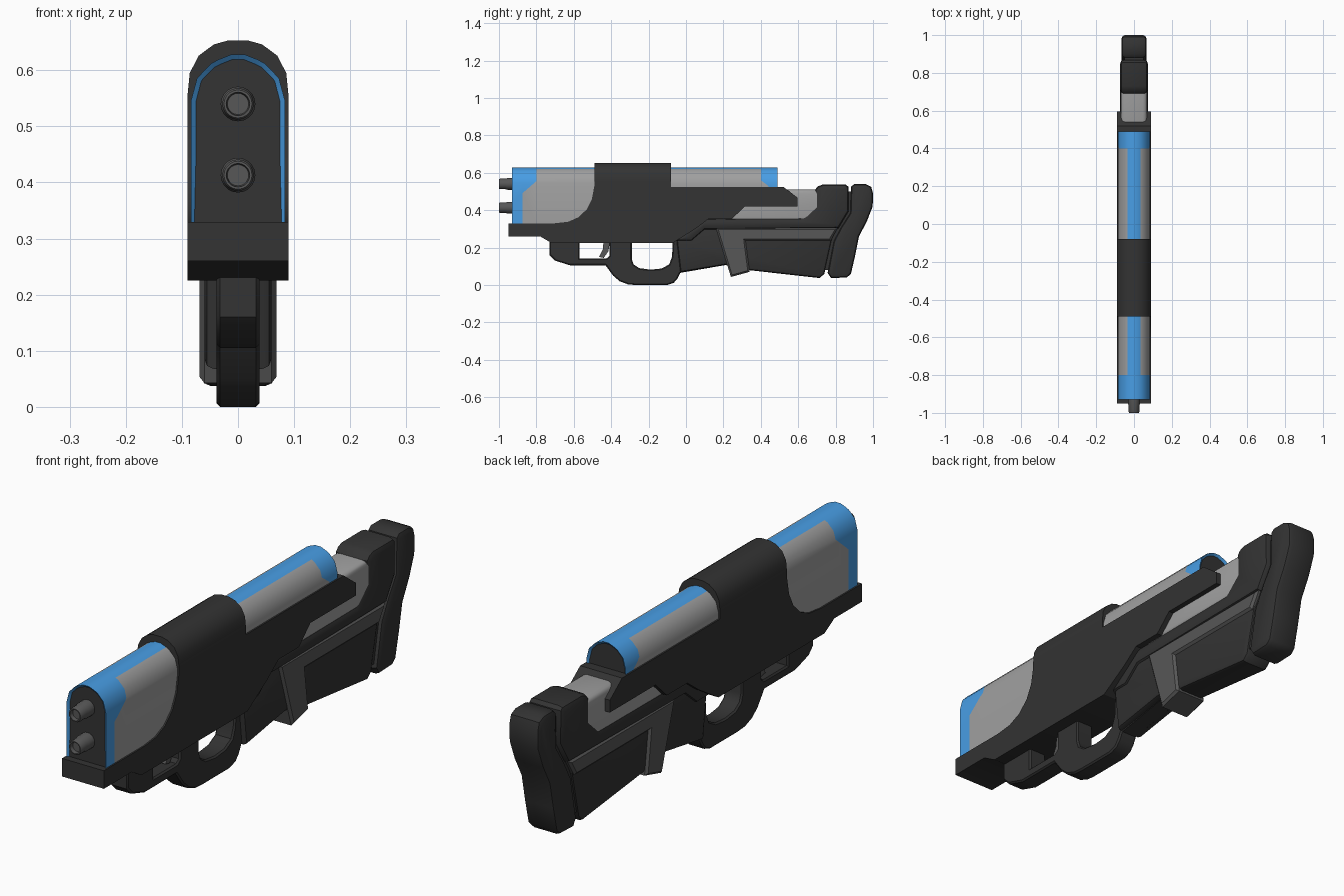
import bpy, bmesh, math
from mathutils import Vector

if "Cube" in bpy.data.objects:
    bpy.data.objects.remove(bpy.data.objects["Cube"])


def material(name, r, g, b):
    m = bpy.data.materials.new(name)
    m.diffuse_color = (r, g, b, 1)
    m.use_nodes = True
    m.node_tree.nodes["Principled BSDF"].inputs["Base Color"].default_value = m.diffuse_color
    return m


DARK = material("dark_polymer", 0.033, 0.033, 0.033)
MID = material("mid_grey", 0.095, 0.095, 0.095)
LIGHT = material("light_grey", 0.35, 0.35, 0.35)
BLUE = material("blue_trim", 0.065, 0.34, 0.78)


def finish(bm, name, mats, angle=38):
    bmesh.ops.recalc_face_normals(bm, faces=bm.faces[:])
    me = bpy.data.meshes.new(name)
    bm.to_mesh(me)
    bm.free()
    for m in mats:
        me.materials.append(m)
    me.shade_smooth()
    me.set_sharp_from_angle(angle=math.radians(angle))
    ob = bpy.data.objects.new(name, me)
    bpy.context.collection.objects.link(ob)
    return ob


def extrude(points, vec):
    """Closed prism from a planar outline; returns the bmesh and its caps."""
    bm = bmesh.new()
    a = [bm.verts.new(p) for p in points]
    b = [bm.verts.new(Vector(p) + Vector(vec)) for p in points]
    caps = [bm.faces.new(a), bm.faces.new(b[::-1])]
    n = len(a)
    for i in range(n):
        bm.faces.new((a[i], b[i], b[(i + 1) % n], a[(i + 1) % n]))
    bmesh.ops.recalc_face_normals(bm, faces=bm.faces[:])
    return bm, caps


def side_prism(name, profile, half, mat, bevel=0.0, seg=2):
    """Side outline (y, z) extruded across x, with rounded outer rims."""
    bm, caps = extrude([(-half, y, z) for y, z in profile], (2 * half, 0, 0))
    if bevel:
        rims = list({e for f in caps for e in f.edges})
        bmesh.ops.bevel(bm, geom=rims, offset=bevel, segments=seg,
                        profile=0.5, affect='EDGES')
    return finish(bm, name, [mat])


def arch(half_pts, z0, y):
    """Mirrored arch section in the xz plane, open side down at z0."""
    right = [(half_pts[0][0], z0)] + half_pts
    return [(x, y, z) for x, z in right] + [(-x, y, z) for x, z in right[::-1]]


SHROUD = [(.084, .545), (.073, .586), (.048, .612), (.035, .619), (.012, .628)]
HULL = [(.09, .555), (.086, .595), (.07, .626), (.043, .646), (.018, .653)]


def shroud(name, y0, y1, z0, end, band, deep, za, zb):
    """Barrel cover: grey sides, blue spine and blue notched end band."""
    d = 1 if end == y0 else -1
    bm, _ = extrude(arch(SHROUD, z0, y0), (0, y1 - y0, 0))
    ya, yb = end + d * band, end + d * deep
    slope = Vector((0, zb - za, ya - yb))
    cuts = [((0, ya, 0), (0, 1, 0)), ((0, yb, 0), (0, 1, 0)),
            ((0, ya, za), slope)]
    for co, no in cuts:
        bmesh.ops.bisect_plane(bm, geom=bm.verts[:] + bm.edges[:] + bm.faces[:],
                               plane_co=co, plane_no=no)
    for f in bm.faces:
        c = f.calc_center_median()
        t = (c.y - end) * d
        limit = za + (zb - za) * (t - band) / (deep - band)
        if abs(c.x) < .036 and c.z > .6 or t < band or (t < deep and c.z > limit):
            f.material_index = 1
    # recessed dark end plate inside a blue rim
    cap = [f for f in bm.faces if abs(f.calc_center_median().y - end) < 1e-4
           and abs(f.normal.y) > .9]
    bmesh.ops.inset_region(bm, faces=cap, thickness=.009, depth=0)
    bmesh.ops.translate(bm, verts=list({v for f in cap for v in f.verts}),
                        vec=(0, d * .008, 0))
    for f in cap:
        f.material_index = 2
    return finish(bm, name, [LIGHT, BLUE, DARK], 32)


shroud("front_shroud", -.93, -.40, .322, -.93, .055, .13, .49, .555)
shroud("rear_shroud", -.15, .49, .515, .49, .05, .09, .53, .56)

# main body: side outline trimmed by the arch section
body = side_prism("body", [
    (-.95, .26), (-.95, .33), (-.70, .33), (-.63, .338), (-.575, .362),
    (-.53, .405), (-.503, .46), (-.49, .53), (-.49, .67), (-.08, .67),
    (-.08, .525), (.52, .525), (.595, .468), (.595, .42), (.315, .42),
    (.245, .353), (.12, .353), (.05, .30), (-.07, .225), (-.72, .225),
    (-.78, .26)], .12, DARK)
bm, _ = extrude(arch(HULL, .1, -1.1), (0, 2.2, 0))
cutter = finish(bm, "arch_cutter", [DARK])
cutter.hide_render = True
mod = body.modifiers.new("trim", 'BOOLEAN')
mod.operation, mod.object, mod.solver = 'INTERSECT', cutter, 'EXACT'
bpy.context.view_layer.objects.active = body
bpy.ops.object.modifier_apply(modifier=mod.name)
bpy.data.objects.remove(cutter)
body.data.shade_smooth()
body.data.set_sharp_from_angle(angle=math.radians(32))

# trigger guard with two openings closed by the body above
side_prism("trigger_guard", [
    (-.73, .24), (-.73, .16), (-.70, .13), (-.62, .105), (-.43, .105),
    (-.39, .05), (-.355, .02), (-.31, .003), (-.27, 0), (-.10, 0),
    (-.065, .012), (-.045, .035), (-.03, .065), (.26, .115), (.26, .24),
    (-.07, .24), (-.075, .15), (-.09, .11), (-.13, .088), (-.19, .082),
    (-.25, .09), (-.28, .11), (-.29, .14), (-.29, .24), (-.41, .24),
    (-.41, .155), (-.425, .142), (-.57, .142), (-.57, .24)],
    .038, DARK, .006, 1)
side_prism("trigger", [(-.44, .24), (-.445, .19), (-.465, .15), (-.44, .145),
                       (-.415, .18), (-.405, .24)], .015, MID)

# stock
side_prism("stock_core", [(.15, .34), (.15, .40), (.5, .51), (.71, .51),
                          (.75, .45), (.75, .34)], .069, LIGHT, .022, 3)
side_prism("stock_upper", [
    (-.06, .235), (.10, .356), (.625, .36), (.69, .42), (.69, .51),
    (.705, .527), (.73, .537), (.855, .537), (.868, .525), (.87, .395),
    (.815, .303), (.10, .295), (.03, .235)], .073, DARK, .02, 2)
side_prism("stock_lower", [
    (-.05, .24), (-.03, .068), (.21, .107), (.33, .08), (.715, .037),
    (.74, .06), (.78, .24), (.813, .31), (.06, .31)], .06, DARK, .016, 2)
side_prism("stock_strap", [
    (.16, .306), (.813, .306), (.772, .238), (.318, .238), (.34, .07),
    (.24, .043)], .069, MID, .009, 1)
side_prism("pad_neck", [(.70, .08), (.77, .08), (.81, .25), (.89, .39),
                        (.89, .50), (.80, .50)], .05, DARK)
side_prism("butt_pad", [
    (.882, .525), (.90, .54), (.96, .54), (.99, .525), (1.0, .49), (.998, .42),
    (.967, .34), (.925, .26), (.905, .16), (.882, .06), (.86, .04), (.775, .037),
    (.757, .065), (.79, .235), (.83, .31), (.878, .385)], .066, DARK, .018, 2)


def muzzle(name, z, n=20):
    """Turned barrel tip with a shallow bore."""
    rings = [(.031, -.90), (.031, -.955), (.028, -.965), (.028, -.995),
             (.025, -1.0), (.021, -1.0), (.019, -.985)]
    bm = bmesh.new()
    prev = None
    for r, y in rings:
        ring = [bm.verts.new((r * math.cos(i * math.tau / n), y,
                              z + r * math.sin(i * math.tau / n))) for i in range(n)]
        if prev:
            for i in range(n):
                j = (i + 1) % n
                bm.faces.new((prev[i], prev[j], ring[j], ring[i]))
        else:
            bm.faces.new(ring)
        prev = ring
    bm.faces.new(prev)
    finish(bm, name, [MID])


muzzle("upper_muzzle", .54)
muzzle("lower_muzzle", .413)
